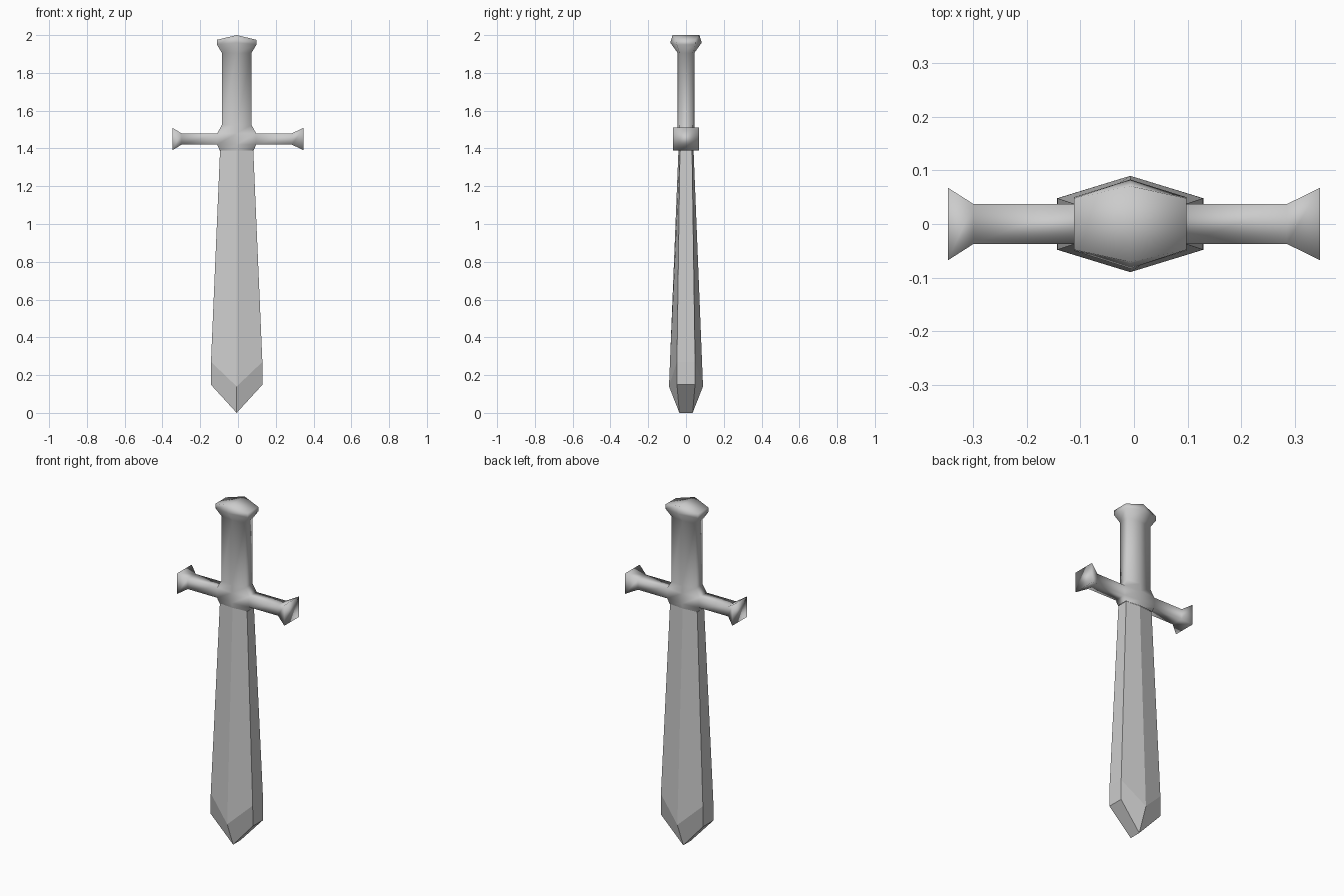
import bpy
import bmesh

if "Cube" in bpy.data.objects:
    bpy.data.objects.remove(bpy.data.objects["Cube"])

CX = -0.007  # blade axis


def hex_ring(bm, half_w, edge_y, ridge_y, z_edge, z_ridge=None):
    """Hexagon: two ridge points (front/back) and four edge points."""
    zr = z_edge if z_ridge is None else z_ridge
    pts = [(half_w, -edge_y, z_edge), (half_w, edge_y, z_edge), (0, ridge_y, zr),
           (-half_w, edge_y, z_edge), (-half_w, -edge_y, z_edge), (0, -ridge_y, zr)]
    return [bm.verts.new((x + CX, y, z)) for x, y, z in pts]


def bridge(bm, a, b):
    for i in range(6):
        j = (i + 1) % 6
        bm.faces.new((a[i], a[j], b[j], b[i]))


def finish(bm, name, smooth):
    bmesh.ops.recalc_face_normals(bm, faces=bm.faces)
    mesh = bpy.data.meshes.new(name)
    bm.to_mesh(mesh)
    bm.free()
    mesh.polygons.foreach_set("use_smooth", [smooth] * len(mesh.polygons))
    obj = bpy.data.objects.new(name, mesh)
    bpy.context.collection.objects.link(obj)
    return obj


# Blade: flat hexagonal taper with a bevelled wedge point
bm = bmesh.new()
top = hex_ring(bm, 0.088, 0.032, 0.040, 1.39)
low = hex_ring(bm, 0.136, 0.048, 0.090, 0.27, 0.14)
bridge(bm, low, top)
corner = {}
for s in (1, -1):
    for t in (1, -1):
        corner[s, t] = bm.verts.new((CX + s * 0.137, t * 0.048, 0.15))
tip = {t: bm.verts.new((CX, t * 0.035, 0)) for t in (1, -1)}
edge = {(1, -1): low[0], (1, 1): low[1], (-1, 1): low[3], (-1, -1): low[4]}
ridge = {1: low[2], -1: low[5]}
for s in (1, -1):
    bm.faces.new((edge[s, -1], edge[s, 1], corner[s, 1], corner[s, -1]))
    bm.faces.new((corner[s, -1], corner[s, 1], tip[1], tip[-1]))
    for t in (1, -1):
        bm.faces.new((ridge[t], edge[s, t], corner[s, t], tip[t]))
bm.faces.new(top)
finish(bm, "blade", False)

# Hilt: grip, pommel and guard lofted as one smooth piece
bm = bmesh.new()
profile = [(0.090, 0.033, 0.042, 1.39), (0.103, 0.037, 0.047, 1.42),
           (0.103, 0.037, 0.047, 1.48), (0.078, 0.033, 0.044, 1.525),
           (0.078, 0.033, 0.044, 1.905), (0.105, 0.050, 0.083, 1.95, 1.96),
           (0.105, 0.048, 0.071, 1.975, 2.0)]
rings = [hex_ring(bm, *p) for p in profile]
for a, b in zip(rings, rings[1:]):
    bridge(bm, a, b)
r = rings[-1]
bm.faces.new((r[5], r[0], r[1], r[2]))
bm.faces.new((r[2], r[3], r[4], r[5]))
bmesh.ops.recalc_face_normals(bm, faces=bm.faces)

# Guard arms: extruded from both sides of the hilt, flaring at the ends
sides = [f for f in bm.faces
         if abs(f.calc_center_median().z - 1.45) < 0.001 and abs(f.normal.x) > 0.9]
for x, hy, hz in ((0.2925, 0.037, 0.030), (0.348, 0.068, 0.060)):
    sides = bmesh.ops.extrude_discrete_faces(bm, faces=sides)["faces"]
    for f in sides:
        for v in f.verts:
            s = 1 if v.co.x > CX else -1
            v.co.x = s * x + (CX if x < 0.3 else 0)
            v.co.y = hy if v.co.y > 0 else -hy
            v.co.z = 1.45 + (hz if v.co.z > 1.45 else -hz)
finish(bm, "hilt", True)
